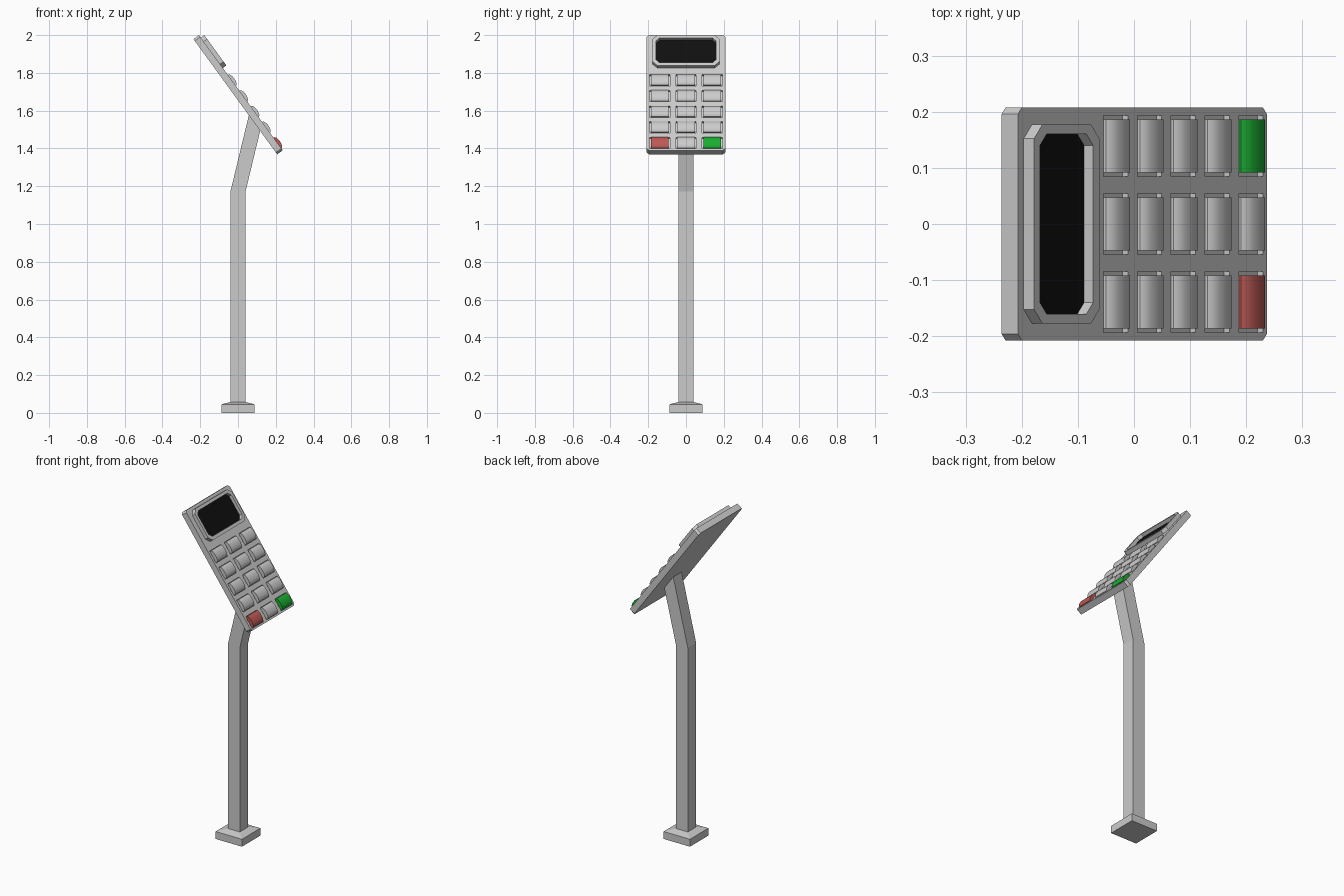
import bpy, bmesh
from mathutils import Matrix

if "Cube" in bpy.data.objects:
    bpy.data.objects.remove(bpy.data.objects["Cube"])

# Tilted frame of the keypad: u runs down the slope, v is y, w is the outward normal
TILT = Matrix(((0.588, 0, 0.809, 0.015),
               (0, 1, 0, 0),
               (-0.809, 0, 0.588, 1.695),
               (0, 0, 0, 1)))
# Frame for side profiles: (x, z) drawn flat, extruded along y
SIDE = Matrix(((1, 0, 0, 0), (0, 0, 1, 0), (0, 1, 0, 0), (0, 0, 0, 1)))


def material(name, color):
    m = bpy.data.materials.new(name)
    m.diffuse_color = (*color, 1)
    m.use_nodes = True
    m.node_tree.nodes["Principled BSDF"].inputs["Base Color"].default_value = m.diffuse_color
    return m


def finish(name, bm, matrix, mat=None):
    bmesh.ops.transform(bm, matrix=matrix, verts=bm.verts)
    bmesh.ops.recalc_face_normals(bm, faces=bm.faces)
    me = bpy.data.meshes.new(name)
    bm.to_mesh(me)
    bm.free()
    ob = bpy.data.objects.new(name, me)
    bpy.context.collection.objects.link(ob)
    if mat:
        me.materials.append(mat)
    return ob


def loft(bm, loops, closed=False):
    """Skin equal-length loops of 3D points; cap the ends unless closed."""
    rings = [[bm.verts.new(p) for p in loop] for loop in loops]
    n = len(rings[0])
    pairs = list(zip(rings, rings[1:])) + ([(rings[-1], rings[0])] if closed else [])
    for a, b in pairs:
        for i in range(n):
            j = (i + 1) % n
            bm.faces.new((a[i], a[j], b[j], b[i]))
    if not closed:
        bm.faces.new(rings[0][::-1])
        bm.faces.new(rings[-1])


def octagon(u0, u1, v, c, w):
    """Rectangle with chamfered corners at height w."""
    return [(u0 + c, -v, w), (u1 - c, -v, w), (u1, -v + c, w), (u1, v - c, w),
            (u1 - c, v, w), (u0 + c, v, w), (u0, v - c, w), (u0, -v + c, w)]


def square(s, z):
    return [(-s, -s, z), (s, -s, z), (s, s, z), (-s, s, z)]


black = material("screen_black", (0.005, 0.005, 0.005))
red = material("button_red", (0.5, 0.1, 0.09))
green = material("button_green", (0.01, 0.42, 0.03))

# Base plate with sloped top
bm = bmesh.new()
loft(bm, [square(0.088, 0), square(0.088, 0.045), square(0.04, 0.058)])
finish("base_plate", bm, Matrix())

# Bent square post, cut to the slope of the panel
bm = bmesh.new()
profile = [(-0.04, 0.05), (0.04, 0.05), (0.04, 1.172), (0.118, 1.496),
           (0.058, 1.578), (-0.04, 1.172)]
loft(bm, [[(x, z, y) for x, z in profile] for y in (-0.04, 0.04)])
finish("post", bm, SIDE)

# Button layout
cells = [(-0.081 + 0.1025 * r, 0.139 * c, r, c) for r in range(5) for c in (-1, 0, 1)]
HU, HV = 0.037, 0.054

# Panel with button pockets
bm = bmesh.new()
loft(bm, [octagon(-0.377, 0.377, 0.208, 0.012, w) for w in (-0.036, 0)])
panel = finish("panel", bm, TILT)
bm = bmesh.new()
for u, v, r, c in cells:
    loft(bm, [[(u + a * HU, v + b * HV, w) for a, b in ((-1, -1), (1, -1), (1, 1), (-1, 1))]
              for w in (-0.012, 0.02)])
cutter = finish("pocket_cutter", bm, TILT)
cutter.hide_render = True
mod = panel.modifiers.new("pockets", 'BOOLEAN')
mod.object, mod.operation, mod.solver = cutter, 'DIFFERENCE', 'EXACT'
bpy.context.view_layer.objects.active = panel
bpy.ops.object.modifier_apply(modifier=mod.name)
bpy.data.objects.remove(cutter)

# Raised screen rim and recessed screen
bm = bmesh.new()
outer = (-0.36, -0.162, 0.177, 0.025)
inner = (-0.342, -0.181, 0.16, 0.02)
loft(bm, [octagon(*outer, -0.004), octagon(*outer, 0.023),
          octagon(*inner, 0.023), octagon(*inner, -0.004)], closed=True)
finish("screen_rim", bm, TILT)
bm = bmesh.new()
loft(bm, [octagon(*inner, w) for w in (-0.004, 0.003)])
finish("screen", bm, TILT, black)

# Arched buttons
arch = [(-1, -0.014), (-1, 0.004), (-0.8, 0.011), (-0.4, 0.015), (0, 0.016),
        (0.4, 0.015), (0.8, 0.011), (1, 0.004), (1, -0.014)]
for u, v, r, c in cells:
    bm = bmesh.new()
    loft(bm, [[(u + a * 0.035, v + s * 0.047, w) for a, w in arch] for s in (-1, 1)])
    mat = {(4, -1): red, (4, 1): green}.get((r, c))
    ob = finish(f"button_{r + 1}_{c + 2}", bm, TILT, mat)
    bpy.ops.object.select_all(action='DESELECT')
    ob.select_set(True)
    bpy.context.view_layer.objects.active = ob
    bpy.ops.object.shade_smooth_by_angle(angle=0.7)
